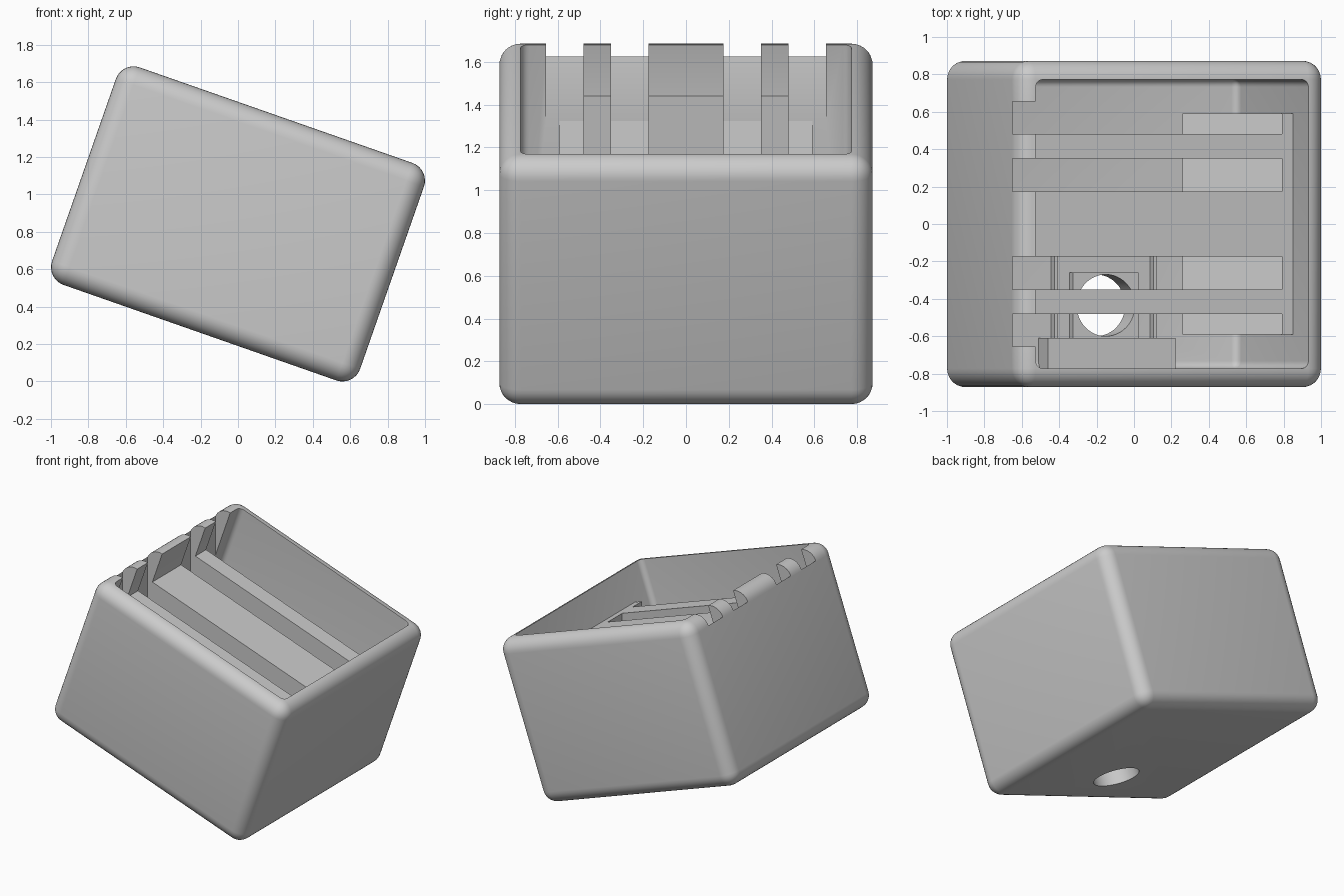
import bpy, bmesh, math
from mathutils import Matrix

if "Cube" in bpy.data.objects:
    bpy.data.objects.remove(bpy.data.objects["Cube"])

# Single plain grey
grey = bpy.data.materials.new("plain_grey")
grey.use_nodes = True
colour = (0.6, 0.6, 0.6, 1)
grey.diffuse_color = colour
grey.node_tree.nodes["Principled BSDF"].inputs["Base Color"].default_value = colour

# Frame of the tilted box: local x runs down the slope, local z is its up axis
TILT = Matrix.Translation((0, 0, 0.8425)) @ Matrix.Rotation(math.radians(19.3), 4, "Y")
HALF, HIGH, WALL = 0.8725, 0.616, 0.1
INNER, FLOOR = HALF - WALL, WALL - HIGH


def finish(name, bm, frame):
    bm.transform(frame)
    bmesh.ops.recalc_face_normals(bm, faces=bm.faces)
    mesh = bpy.data.meshes.new(name)
    bm.to_mesh(mesh)
    bm.free()
    mesh.materials.append(grey)
    obj = bpy.data.objects.new(name, mesh)
    bpy.context.collection.objects.link(obj)
    return obj


def box(name, x, y, z, frame=TILT, radius=0, segments=8):
    """Box from three (low, high) ranges, with optional rounded edges."""
    bm = bmesh.new()
    bmesh.ops.create_cube(bm, size=1)
    for v in bm.verts:
        v.co = [r[0] if c < 0 else r[1] for c, r in zip(v.co, (x, y, z))]
    if radius:
        bmesh.ops.bevel(bm, geom=bm.edges[:], offset=radius, segments=segments,
                        profile=0.5, affect="EDGES")
    return finish(name, bm, frame)


def cylinder(name, x, y, z, radius):
    bm = bmesh.new()
    bmesh.ops.create_cone(bm, cap_ends=True, segments=48, radius1=radius,
                          radius2=radius, depth=z[1] - z[0])
    move = Matrix.Translation((x, y, (z[0] + z[1]) / 2))
    return finish(name, bm, TILT @ move)


def activate(obj):
    bpy.ops.object.select_all(action="DESELECT")
    obj.select_set(True)
    bpy.context.view_layer.objects.active = obj


def cut(obj, cutter):
    """Subtract the cutter and discard it."""
    activate(obj)
    mod = obj.modifiers.new("cut", "BOOLEAN")
    mod.operation, mod.solver, mod.object = "DIFFERENCE", "EXACT", cutter
    bpy.ops.object.modifier_apply(modifier=mod.name)
    bpy.data.objects.remove(cutter)


# Rounded open shell
side = (-HALF, HALF)
shell = box("shell", side, side, (-HIGH, HIGH), radius=WALL)
inside = (-INNER, INNER)
cut(shell, box("cavity", inside, inside, (FLOOR, HIGH + 0.3), radius=0.04, segments=5))

# Slotted insert, let slightly into the shell
into = INNER + 0.015
insert = box("slotted_insert", (-into, into), (-0.59, 0.59), (FLOOR - 0.015, 0.363))

# Connector space beneath the ribs
cut(insert, box("connector_space", (-0.29, 0.29), (-0.7, -0.17), (-0.7, -0.25)))

# Four upright slots: a long upper part ending on a ledge, and a deep part
SLOT_START, SLOT_END, LEDGE_START, LEDGE_Z = -0.65, 0.79, 0.26, 0.785
WORLD = Matrix.Identity(4)
for y in ((0.175, 0.35), (0.48, 0.655), (-0.35, -0.175), (-0.655, -0.48)):
    for part in (shell, insert):
        cut(part, box("upper_slot", (SLOT_START, SLOT_END), y, (LEDGE_Z, 2), WORLD))
    cut(insert, box("deep_slot", (SLOT_START, LEDGE_START), y, (-0.1, 2), WORLD))

# Cable mount: pad round the hole, side rails and a step against the front wall
HOLE_Y, HOLE_R = -0.435, 0.165
base = FLOOR - 0.01
pad = box("cable_pad", (-0.185, 0.185), (-0.61, -0.26), (base, FLOOR + 0.06))
for obj in (shell, pad):
    cut(obj, cylinder("cable_hole", 0, HOLE_Y, (-0.8, -0.3), HOLE_R))
parts = [shell, insert, pad]
for name, s in (("left_rail", 1), ("right_rail", -1)):
    xs = sorted((s * 0.27, s * 0.29))
    parts.append(box(name, xs, (-0.61, -0.17), (base, FLOOR + 0.06)))
parts.append(box("front_step", (-0.36, 0.36), (-INNER - 0.01, -0.61), (base, -0.36)))

for obj in parts:
    activate(obj)
    bpy.ops.object.shade_smooth_by_angle(angle=math.radians(30))
